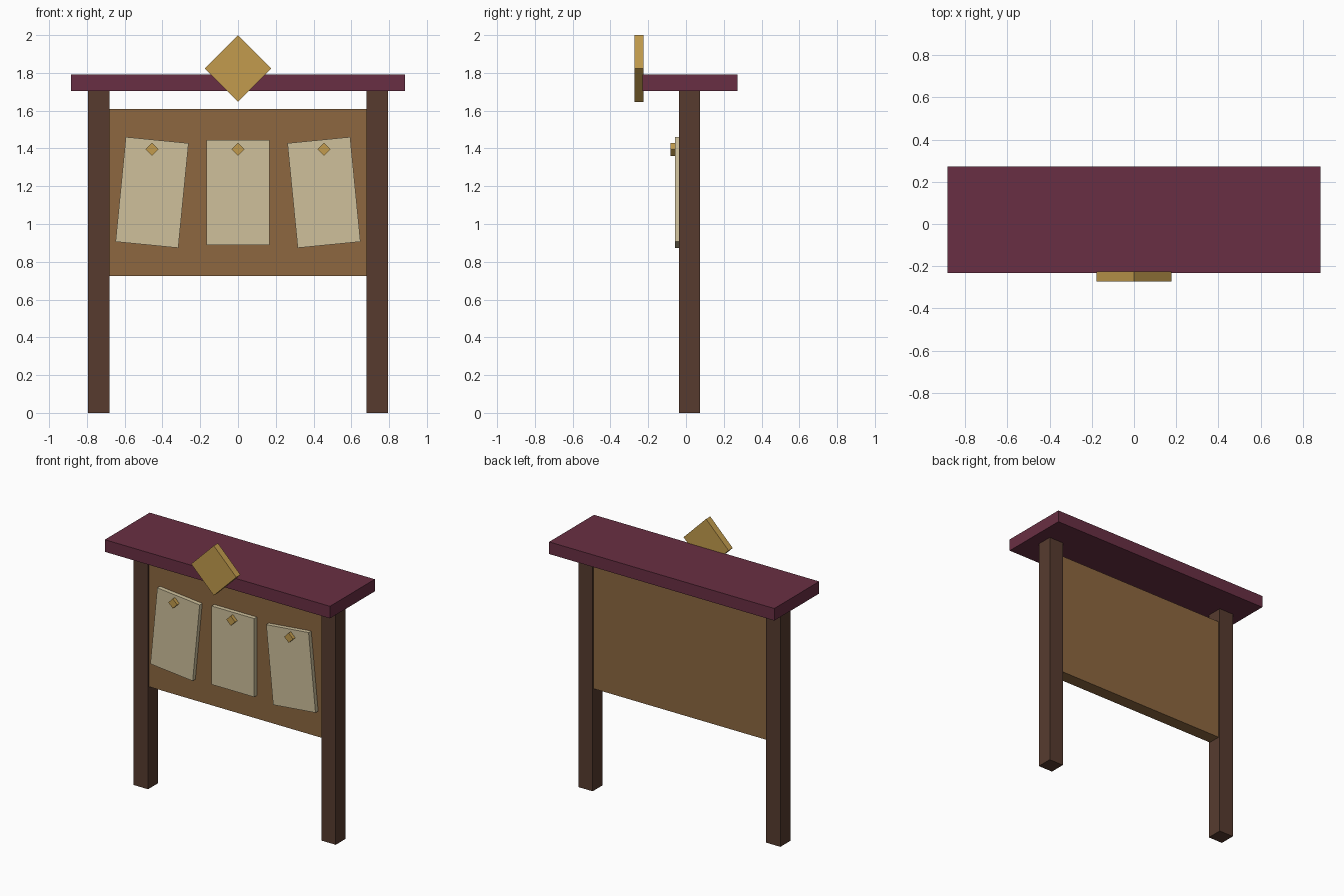
import bpy, bmesh
from math import pi
from mathutils import Matrix

if "Cube" in bpy.data.objects:
    bpy.data.objects.remove(bpy.data.objects["Cube"])


def material(name, rgb):
    m = bpy.data.materials.new(name)
    m.diffuse_color = (*rgb, 1)
    m.use_nodes = True
    m.node_tree.nodes["Principled BSDF"].inputs["Base Color"].default_value = m.diffuse_color
    return m


dark_wood = material("dark_wood", (0.095, 0.044, 0.028))
board_wood = material("board_wood", (0.266, 0.136, 0.051))
roof_red = material("roof_red", (0.141, 0.028, 0.056))
parchment = material("parchment", (0.62, 0.53, 0.33))
brass = material("brass", (0.54, 0.33, 0.075))


def box(name, x, y, z, mat, turn=0.0):
    """Box of width x[1] and height z[1] centred at x[0], z[0]; y = (front, back)."""
    mesh = bpy.data.meshes.new(name)
    bm = bmesh.new()
    bmesh.ops.create_cube(bm, size=1)
    bm.transform(Matrix.Diagonal((x[1], y[1] - y[0], z[1], 1)))
    bm.to_mesh(mesh)
    bm.free()
    mesh.materials.append(mat)
    ob = bpy.data.objects.new(name, mesh)
    ob.location = (x[0], (y[0] + y[1]) / 2, z[0])
    ob.rotation_euler.y = turn
    bpy.context.collection.objects.link(ob)
    return ob


# Posts
for side, label in ((-1, "left"), (1, "right")):
    box(f"{label}_post", (side * 0.737, 0.113), (-0.037, 0.075), (0.8525, 1.705), dark_wood)

# Board and roof slab
box("board", (0, 1.37), (-0.027, 0.064), (1.167, 0.886), board_wood)
box("roof", (0, 1.768), (-0.231, 0.272), (1.748, 0.086), roof_red)

# Diamond emblem on the roof edge
box("roof_diamond", (0, 0.25), (-0.272, -0.225), (1.8235, 0.25), brass, pi / 4)

# Notices, the outer two tilted inward, each with a diamond pin
for i, label in ((-1, "left"), (0, "middle"), (1, "right")):
    box(f"{label}_notice", (i * 0.455, 0.334), (-0.057, -0.025), (1.167, 0.557), parchment, -0.098 * i)
    box(f"{label}_pin", (i * 0.455, 0.049), (-0.082, -0.052), (1.395, 0.049), brass, pi / 4)
